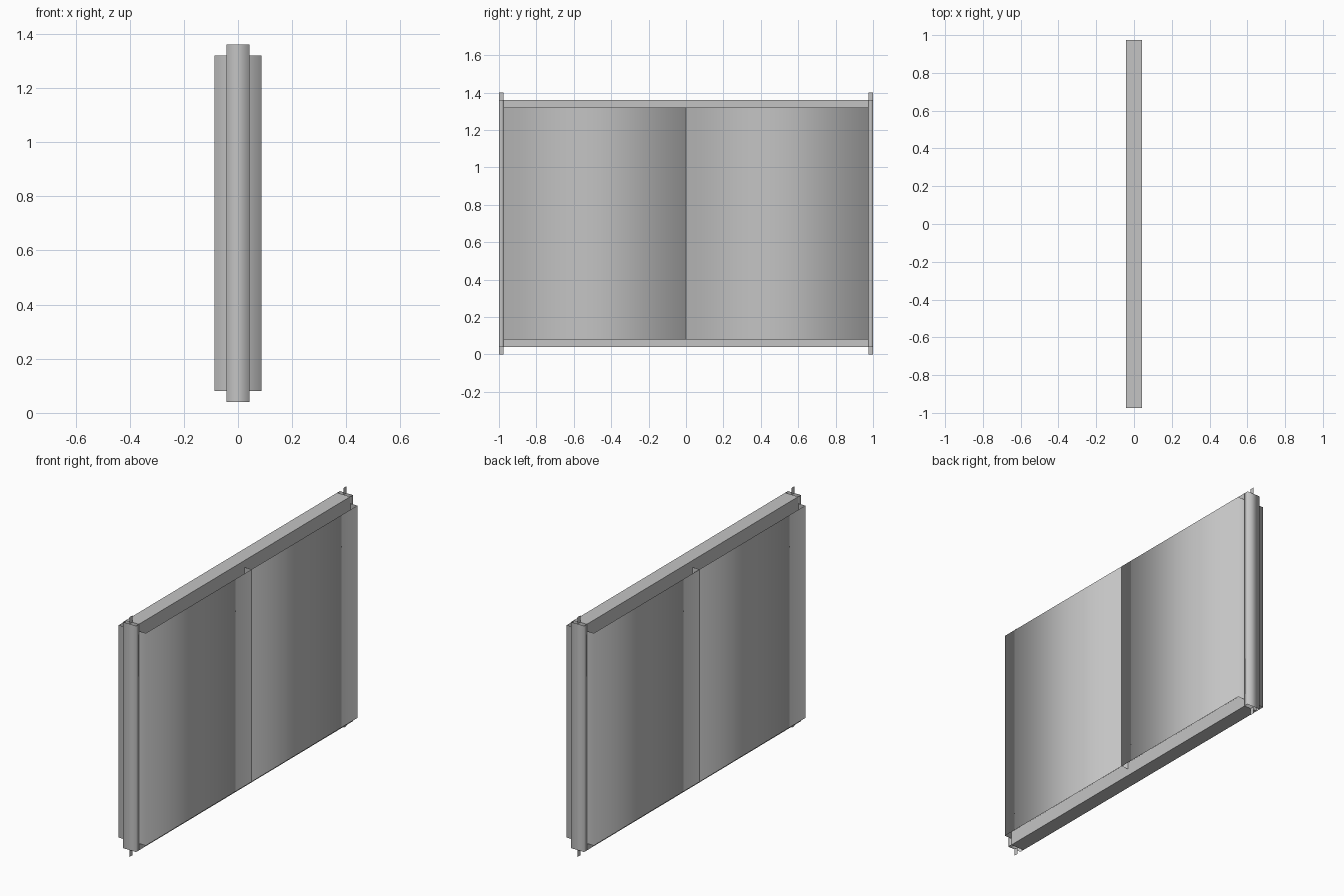
import bpy

if "Cube" in bpy.data.objects:
    bpy.data.objects.remove(bpy.data.objects["Cube"], do_unlink=True)

grey = bpy.data.materials.new("plain_grey")
grey.use_nodes = True
COLOUR = (0.55, 0.55, 0.55, 1)
grey.diffuse_color = COLOUR
grey.node_tree.nodes["Principled BSDF"].inputs["Base Color"].default_value = COLOUR

SIDES = [(0, 1, 5, 4), (1, 2, 6, 5), (2, 3, 7, 6), (3, 0, 4, 7)]
CAPS = [(3, 2, 1, 0), (4, 5, 6, 7)]


def box(name, half_x, y0, y1, z0, z1, capped=False):
    """Flat-shaded solid when capped, else an open smooth-shaded sleeve."""
    ring = [(-half_x, y0), (half_x, y0), (half_x, y1), (-half_x, y1)]
    verts = [(x, y, z) for z in (z0, z1) for x, y in ring]
    mesh = bpy.data.meshes.new(name)
    mesh.from_pydata(verts, [], SIDES + CAPS if capped else SIDES)
    mesh.materials.append(grey)
    for poly in mesh.polygons:
        poly.use_smooth = not capped
    obj = bpy.data.objects.new(name, mesh)
    bpy.context.collection.objects.link(obj)


def plate(name, y0, y1, z0, z1):
    """Thin upright sheet in the middle plane."""
    mesh = bpy.data.meshes.new(name)
    mesh.from_pydata([(0, y0, z0), (0, y1, z0), (0, y1, z1), (0, y0, z1)], [], [(0, 1, 2, 3)])
    mesh.materials.append(grey)
    obj = bpy.data.objects.new(name, mesh)
    bpy.context.collection.objects.link(obj)


END, RAIL, PANEL = 0.975, 0.0425, 0.0875

# Two wide panels meeting in the middle
box("front_panel", PANEL, -END, 0, 0.08, 1.32)
box("back_panel", PANEL, 0, END, 0.08, 1.32)

# Rails along the bottom and top
box("bottom_rail", RAIL, -END, END, 0.04, 0.12, capped=True)
box("top_rail", RAIL, -END, END, 1.28, 1.36, capped=True)

# End posts with thin connecting tabs above and below
for side, y0, y1 in (("front", -1, -END), ("back", END, 1)):
    box(side + "_post", RAIL, y0, y1, 0.04, 1.36)
    plate(side + "_bottom_tab", y0, y1, 0, 0.04)
    plate(side + "_top_tab", y0, y1, 1.36, 1.4)
